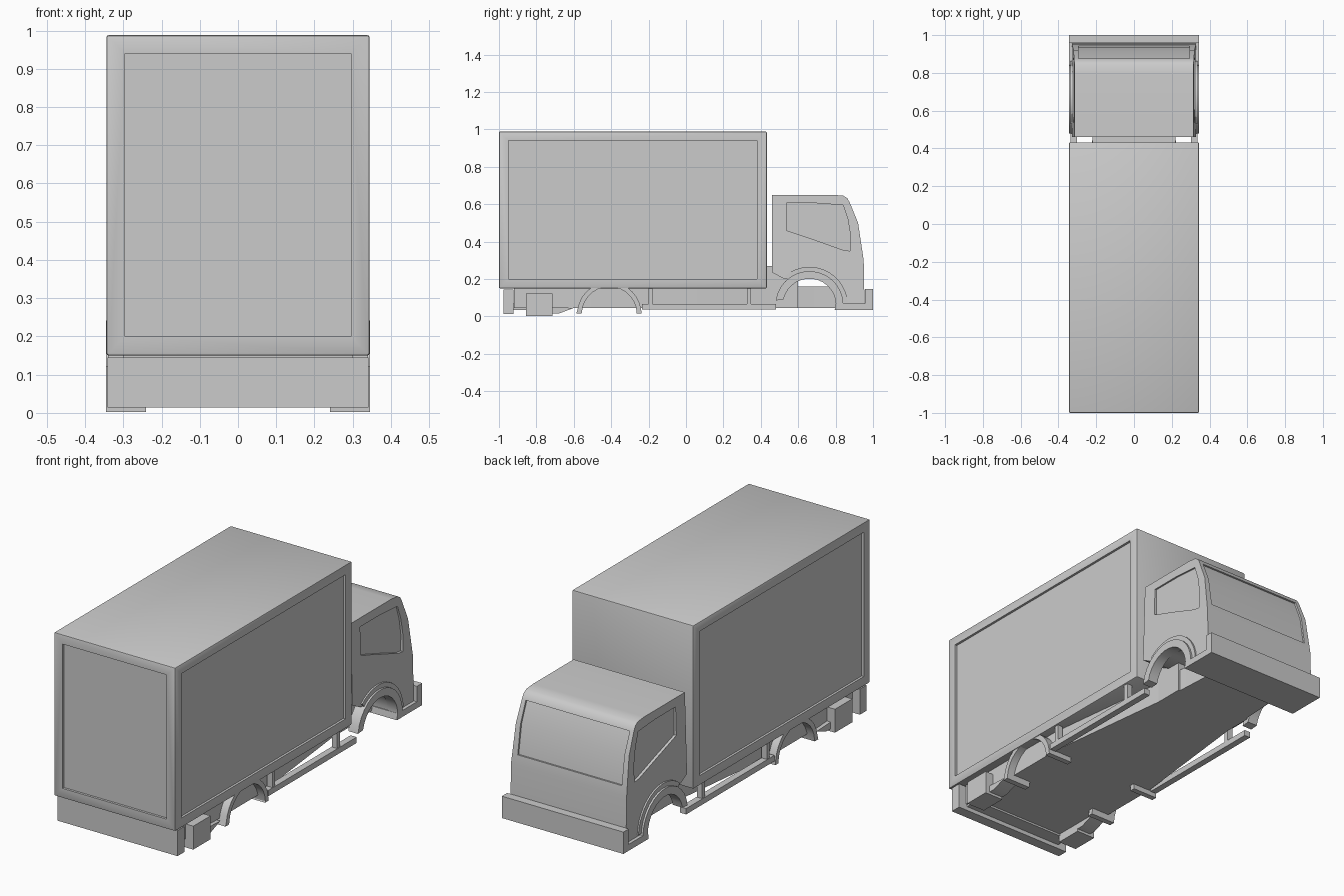
import bpy, bmesh, math

if "Cube" in bpy.data.objects:
    bpy.data.objects.remove(bpy.data.objects["Cube"])


def make(name, bm):
    bmesh.ops.recalc_face_normals(bm, faces=bm.faces)
    me = bpy.data.meshes.new(name)
    bm.to_mesh(me)
    bm.free()
    ob = bpy.data.objects.new(name, me)
    bpy.context.collection.objects.link(ob)
    return ob


def prism(name, pts, x0, x1):
    """Extrude a (y, z) profile along x."""
    bm = bmesh.new()
    f = bm.faces.new([bm.verts.new((x0, y, z)) for y, z in pts])
    r = bmesh.ops.extrude_face_region(bm, geom=[f])
    for v in r["geom"]:
        if isinstance(v, bmesh.types.BMVert):
            v.co.x = x1
    return make(name, bm)


def box(name, x0, x1, y0, y1, z0, z1):
    return prism(name, [(y0, z0), (y1, z0), (y1, z1), (y0, z1)], x0, x1)


def arc(cy, cz, r, a0, a1, n=14):
    return [(cy + r * math.cos(math.radians(a0 + (a1 - a0) * i / n)),
             cz + r * math.sin(math.radians(a0 + (a1 - a0) * i / n))) for i in range(n + 1)]


def apply_mod(ob, mod):
    bpy.context.view_layer.objects.active = ob
    bpy.ops.object.modifier_apply(modifier=mod.name)


def cut(ob, cutter):
    m = ob.modifiers.new("cut", "BOOLEAN")
    m.operation = "DIFFERENCE"
    m.solver = "EXACT"
    m.object = cutter
    apply_mod(ob, m)
    bpy.data.objects.remove(cutter)


def both(fn, name, x0, x1, *args):
    """Make a part on the right and its mirror on the left."""
    fn(name + "_right", x0, x1, *args)
    fn(name + "_left", -x1, -x0, *args)


def side_prism(name, x0, x1, pts):
    return prism(name, pts, x0, x1)


# cargo box with softened edges and recessed side and end panels
cargo = box("cargo_box", -.344, .344, -1, .432, .15, .988)
bev = cargo.modifiers.new("edge", "BEVEL")
bev.width, bev.segments = .006, 2
apply_mod(cargo, bev)
for s in (-1, 1):
    a, b = sorted((s * .332, s * .4))
    cut(cargo, box("side_panel_cutter", a, b, -.95, .38, .2, .94))
cut(cargo, box("end_panel_cutter", -.295, .295, -1.1, -.988, .2, .94))

# cab body, with the wheel arch in its profile
cab_profile = ([(.46, .65), (.46, .235), (.525, .2)]
               + arc(.66, .06, .145, 108, 0, 10)
               + [(.805, .04), (.955, .04), (.95, .3), (.92, .5), (.875, .61),
                  (.862, .632), (.842, .645), (.79, .65)])
cab = prism("cab_body", cab_profile, -.328, .328)
for v in cab.data.vertices:
    if v.co.z > .3:
        v.co.x -= math.copysign((v.co.z - .3) * .035, v.co.x)

# recessed windows
window = [(.537, .605), (.7, .605), (.84, .595), (.865, .52), (.88, .43),
          (.877, .35), (.84, .355), (.7, .405), (.537, .46)]
for s in (-1, 1):
    a, b = sorted((s * .308, s * .4))
    cut(cab, prism("window_cutter", window, a, b))
cut(cab, prism("windscreen_cutter",
               [(.934, .35), (.91, .5), (.867, .605), (1.1, .605), (1.1, .35)], -.295, .295))

# stepped front wheel arch trim
c = (.66, .06)
both(side_prism, "front_arch_trim", .29, .345,
     arc(*c, .182, 172, 0) + [(.845, .05), (.8, .05)] + arc(*c, .142, 0, 168))
both(side_prism, "front_arch_step", .31, .335,
     arc(*c, .205, 130, 5) + arc(*c, .178, 5, 130))

# front bumper with its lower side returns
prism("front_bumper", [(.795, .035), (1, .035), (1, .147), (.957, .147), (.957, .068),
                       (.8, .068)], -.345, .345)

# underfloor: wide at the rear, narrowing to the front
bm = bmesh.new()
plan = [(.3, -.92), (.3, -.24), (.22, .45), (.195, .9)]
outline = plan + [(-x, y) for x, y in reversed(plan)]
f = bm.faces.new([bm.verts.new((x, y, .045)) for x, y in outline])
r = bmesh.ops.extrude_face_region(bm, geom=[f])
for v in r["geom"]:
    if isinstance(v, bmesh.types.BMVert):
        v.co.z = .16
make("underfloor", bm)
box("cab_mount", -.22, .22, .425, .6, .045, .27)

# rear bumper and side boxes
box("rear_bumper", -.341, .341, -.977, -.922, .014, .145)
box("rear_bumper_mount", -.29, .29, -.93, -.85, .035, .07)
both(box, "side_locker", .24, .345, -.855, -.715, .002, .122)
both(side_prism, "mud_guard", .24, .32, [(-.72, .015), (-.68, .015), (-.6, .045), (-.72, .05)])

# rear wheel arches
both(side_prism, "rear_arch", .2, .34,
     [(-.587, .016)] + arc(-.41, .012, .172, 172, 8)
     + [(-.238, .016), (-.266, .016)] + arc(-.41, .012, .147, 4, 176) + [(-.558, .016)])

# side guard rails and posts
both(box, "guard_rail", .303, .337, -.235, .48, .037, .067)
both(box, "guard_post_rear", .305, .335, -.2, -.178, .06, .155)
both(box, "guard_post_front", .305, .335, .325, .348, .06, .155)

# smooth the curved parts, keep hard edges
for ob in list(bpy.context.scene.objects):
    bpy.ops.object.select_all(action="DESELECT")
    ob.select_set(True)
    bpy.context.view_layer.objects.active = ob
    bpy.ops.object.shade_smooth_by_angle(angle=math.radians(28))
